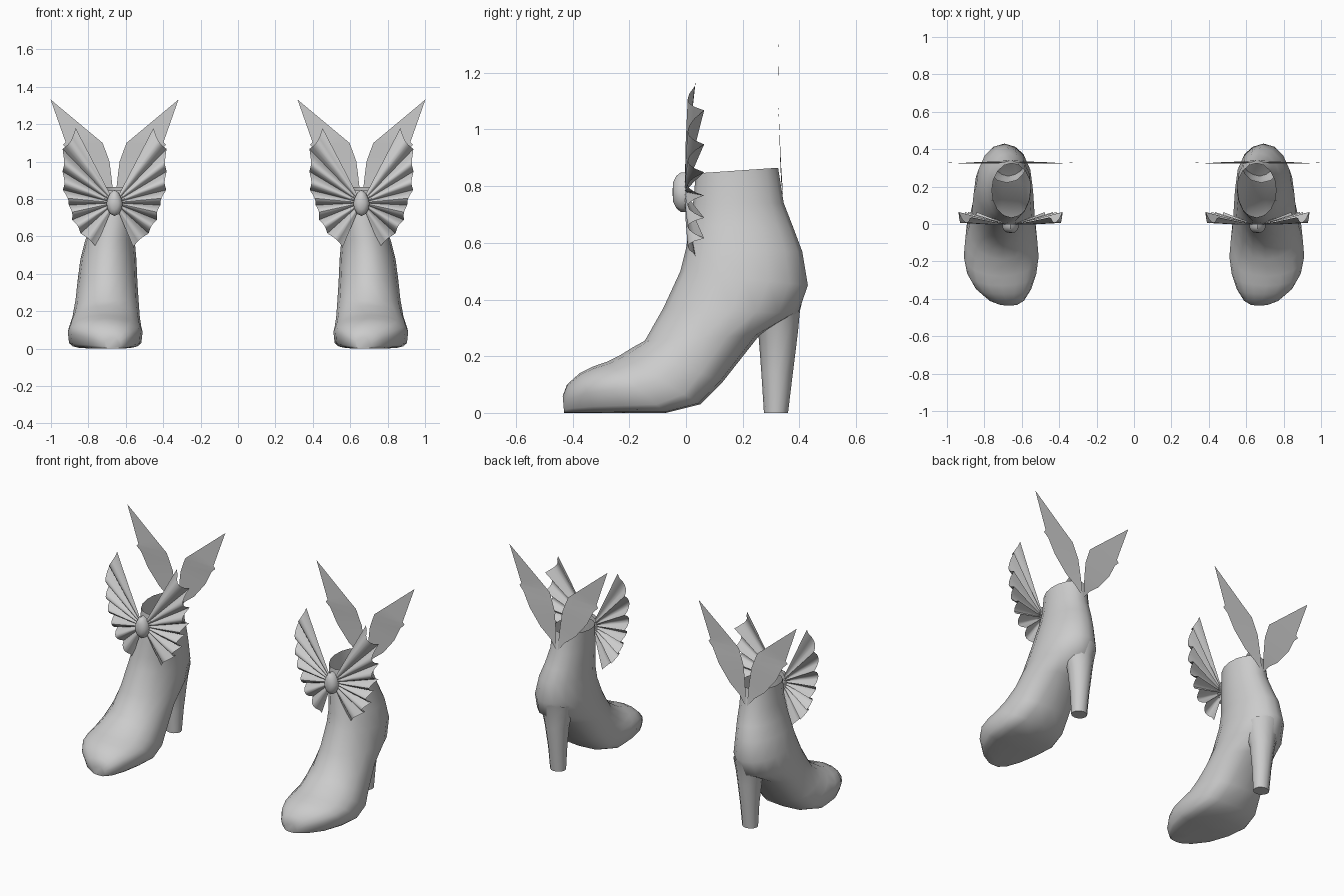
import bpy, bmesh, math

cube = bpy.data.objects.get("Cube")
if cube:
    bpy.data.objects.remove(cube, do_unlink=True)

grey = bpy.data.materials.new("plain grey")
grey.use_nodes = True
grey.diffuse_color = (0.6, 0.6, 0.6, 1)
grey.node_tree.nodes["Principled BSDF"].inputs["Base Color"].default_value = (0.6, 0.6, 0.6, 1)
grey.node_tree.nodes["Principled BSDF"].inputs["Roughness"].default_value = 0.6

CX = 0.66  # distance of each boot's ankle from the middle


def grid_object(name, rows, side, closed=False, cap_start=False, cap_end=False, angle=40):
    """Skin rows of points (x mirrored by side) into a smooth-shaded sheet or tube."""
    bm = bmesh.new()
    vs = [[bm.verts.new((side * x, y, z)) for x, y, z in row] for row in rows]
    n = len(rows[0])
    for a, b in zip(vs, vs[1:]):
        for i in range(n if closed else n - 1):
            j = (i + 1) % n
            bm.faces.new((a[i], a[j], b[j], b[i]))
    if cap_start:
        bm.faces.new(vs[0])
    if cap_end:
        bm.faces.new(vs[-1])
    bmesh.ops.remove_doubles(bm, verts=bm.verts, dist=1e-5)
    bmesh.ops.recalc_face_normals(bm, faces=bm.faces)
    me = bpy.data.meshes.new(name)
    bm.to_mesh(me)
    bm.free()
    me.materials.append(grey)
    ob = bpy.data.objects.new(name, me)
    bpy.context.collection.objects.link(ob)
    bpy.ops.object.select_all(action='DESELECT')
    ob.select_set(True)
    bpy.context.view_layer.objects.active = ob
    bpy.ops.object.shade_smooth_by_angle(angle=math.radians(angle))
    return ob


def section(fy, fz, by, bz, w, cx, p=1.0, n=16):
    """Oval ring between a front/top point and a back/bottom point; p < 1 squares the bottom."""
    ring = []
    for i in range(n):
        t = 2 * math.pi * i / n
        c, s = math.cos(t), math.sin(t)
        if c < 0:
            c, s = -abs(c) ** p, math.copysign(abs(s) ** p, s)
        k = (1 + c) / 2
        ring.append((cx + w * s, by + (fy - by) * k, bz + (fz - bz) * k))
    return ring


# boot sections from the collar to the toe: front y,z / back y,z / half width / centre x / squareness
BOOT = [
    (0.035, 0.845, 0.325, 0.865, 0.105, 0.655, 1),
    (0.025, 0.74, 0.345, 0.74, 0.11, 0.66, 1),
    (0.012, 0.66, 0.38, 0.65, 0.12, 0.67, 1),
    (0.00, 0.58, 0.41, 0.57, 0.133, 0.685, 1),
    (-0.02, 0.50, 0.43, 0.45, 0.15, 0.693, 1),
    (-0.08, 0.37, 0.395, 0.35, 0.16, 0.698, 1),
    (-0.145, 0.255, 0.26, 0.275, 0.168, 0.70, 0.9),
    (-0.19, 0.23, 0.13, 0.11, 0.18, 0.705, 0.7),
    (-0.23, 0.205, 0.05, 0.03, 0.193, 0.71, 0.55),
    (-0.28, 0.18, -0.07, 0.0, 0.2, 0.71, 0.42),
    (-0.33, 0.163, -0.20, 0.0, 0.185, 0.707, 0.4),
    (-0.375, 0.14, -0.32, 0.0, 0.148, 0.697, 0.4),
    (-0.42, 0.10, -0.40, 0.0, 0.092, 0.68, 0.4),
    (-0.435, 0.06, -0.43, 0.0, 0.045, 0.67, 0.5),
]

# heel sections from the tip up into the boot
HEEL = [
    (0.275, 0.0, 0.36, 0.0, 0.047, 0.67),
    (0.266, 0.14, 0.377, 0.14, 0.055, 0.67),
    (0.255, 0.285, 0.395, 0.285, 0.072, 0.672),
    (0.235, 0.33, 0.402, 0.36, 0.088, 0.675),
    (0.22, 0.40, 0.421, 0.44, 0.105, 0.68),
]

# bow pleat edges: angle above the outward axis, radius
PLEATS = [(62.5, 0.45), (46, 0.40), (31, 0.325), (14, 0.285),
          (-3, 0.245), (-22, 0.245), (-42, 0.245), (-67, 0.255)]

# wing edges as x from the ankle, z
WING_INNER = [(0.005, 0.76), (0.011, 0.866), (0.018, 0.93), (0.027, 1.0),
              (0.045, 1.05), (0.064, 1.10), (0.13, 1.155), (0.342, 1.332)]
WING_OUTER = [(0.015, 0.77), (0.05, 0.815), (0.12, 0.87), (0.20, 0.97),
              (0.245, 1.06), (0.275, 1.09), (0.262, 1.105), (0.342, 1.332)]
WING_Y = [0.343, 0.336, 0.333, 0.33, 0.327, 0.324, 0.324, 0.328]


def bow_rows(flip):
    """Pleated fan of rounded folds, widening from the knot to a scalloped rim."""
    rows = [[], [], []]
    steps, last = 6, len(PLEATS) - 1
    for k in range(last * steps + 1):
        i, f = min(k // steps, last - 1), 0.0
        f = k / steps - i
        (a0, r0), (a1, r1) = PLEATS[i], PLEATS[i + 1]
        ang = math.radians(a0 + (a1 - a0) * f)
        bulge = math.sin(math.pi * f)
        r = (r0 + (r1 - r0) * f) * (1 - 0.05 * bulge)
        depth = 0.058 * (1 - max(bulge, 0) ** 0.8)
        if k in (0, last * steps):
            depth *= 0.5
        for row, q in zip(rows, (0.08, 0.5, 1.0)):
            row.append((CX + flip * r * q * math.cos(ang),
                        -0.004 + depth * q + 0.01 * q * q,
                        0.78 + r * q * math.sin(ang)))
    return rows


def knot_rows():
    """Teardrop button: flat back, stepped domed front."""
    rows = []
    for scale, y in ((1.0, 0.0), (1.0, -0.018), (0.82, -0.034), (0.5, -0.045), (0.0, -0.048)):
        ring = []
        for i in range(12):
            t = 2 * math.pi * i / 12
            up = math.cos(t)
            width = 0.043 * math.sin(t) * (1 - 0.12 * up)
            height = 0.07 * math.copysign(abs(up) ** 1.25, up)
            ring.append((CX + width * scale, y, 0.779 + height * scale))
        rows.append(ring)
    return rows


for side, label in ((1, "left"), (-1, "right")):
    grid_object(label + "_boot", [section(*s) for s in BOOT], side, closed=True, cap_end=True, angle=55)
    grid_object(label + "_heel", [section(*s, n=12) for s in HEEL], side,
                closed=True, cap_start=True, angle=50)
    grid_object(label + "_bow_knot", knot_rows(), side, closed=True, cap_start=True, angle=45)
    # a bow half and a wing on each side of the ankle
    for flip, where in ((1, "outer"), (-1, "inner")):
        grid_object(f"{label}_{where}_bow_half", bow_rows(flip), side, angle=50)
        rows = [[(CX + flip * x, y, z) for (x, z), y in zip(edge, WING_Y)]
                for edge in (WING_INNER, WING_OUTER)]
        grid_object(f"{label}_{where}_wing", rows, side, angle=30)
